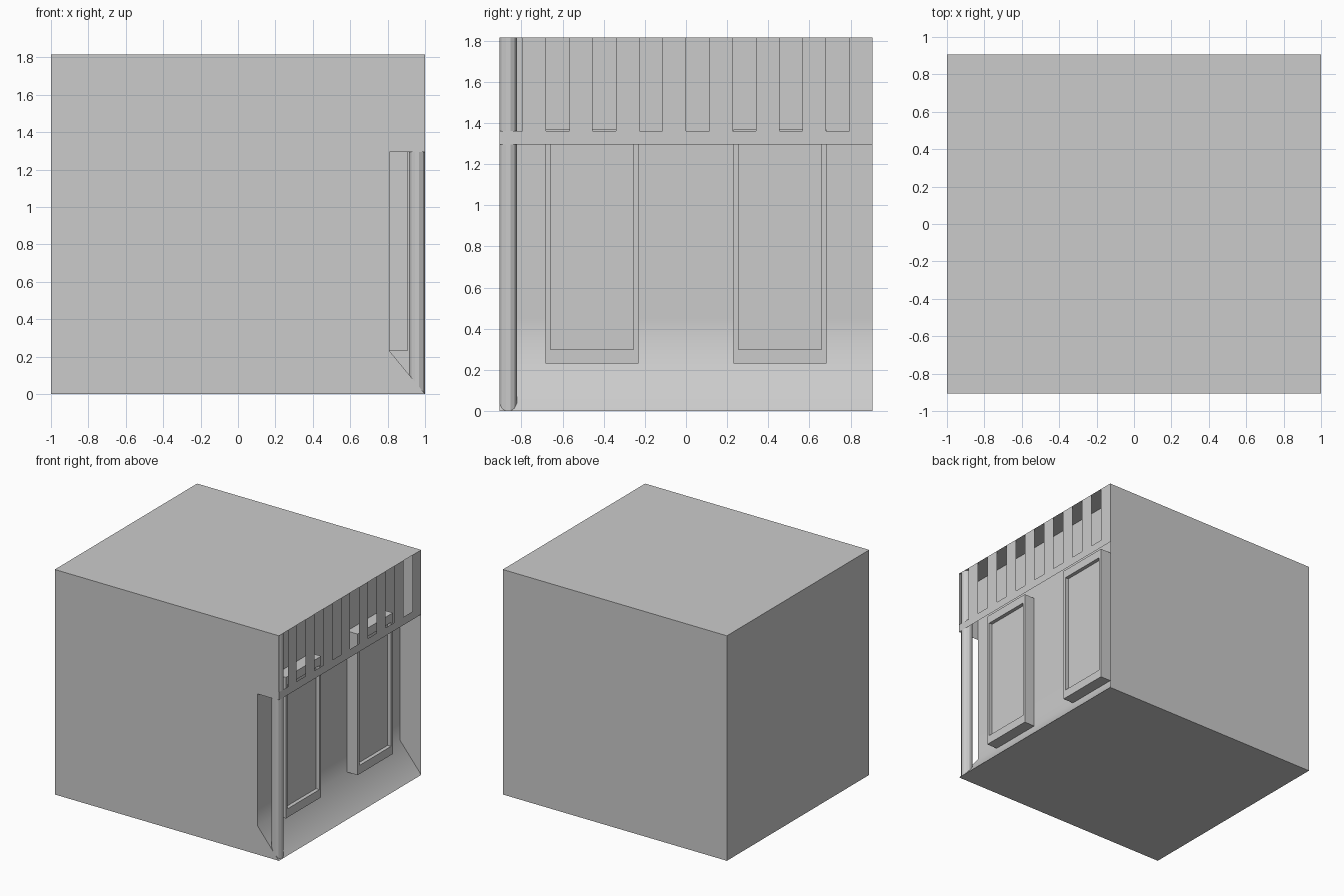
import bpy, bmesh, math

if "Cube" in bpy.data.objects:
    bpy.data.objects.remove(bpy.data.objects["Cube"])

W, D, H = 1.0, 0.907, 1.815      # half width, half depth, height
WALL_X, SLOPE_Z = 0.81, 0.23     # recessed wall and top of its sloped foot
RAIL_LO, RAIL_HI = 1.295, 1.36


def make(name, bm):
    bmesh.ops.remove_doubles(bm, verts=bm.verts, dist=1e-5)
    me = bpy.data.meshes.new(name)
    bm.to_mesh(me)
    bm.free()
    ob = bpy.data.objects.new(name, me)
    bpy.context.collection.objects.link(ob)
    return ob


def sheets(name, polys):
    bm = bmesh.new()
    for p in polys:
        bm.faces.new([bm.verts.new(v) for v in p])
    return make(name, bm)


# Outer shell: notched front, plain back, left, floor and roof
notch = [(W, 0), (WALL_X, SLOPE_Z), (WALL_X, RAIL_LO), (W, RAIL_LO)]
front = [(-W, 0)] + notch + [(W, H), (-W, H)]
sheets("building_shell", [
    [(x, -D, z) for x, z in front],
    [(W, D, 0), (-W, D, 0), (-W, D, H), (W, D, H)],
    [(-W, D, 0), (-W, -D, 0), (-W, -D, H), (-W, D, H)],
    [(-W, D, 0), (W, D, 0), (W, -D, 0), (-W, -D, 0)],
    [(-W, -D, H), (W, -D, H), (W, D, H), (-W, D, H)],
])

# Recessed wall with sloped foot
prof = [(W, 0), (WALL_X, SLOPE_Z), (WALL_X, 0.45), (WALL_X, H)]
wall = sheets("recessed_wall", [
    [(a[0], -D, a[1]), (a[0], D, a[1]), (b[0], D, b[1]), (b[0], -D, b[1])]
    for a, b in zip(prof, prof[1:])])
bpy.context.view_layer.objects.active = wall
wall.select_set(True)
bpy.ops.object.shade_smooth_by_angle(angle=math.radians(60))
wall.select_set(False)

# Window boxes with an inset panel
for side, label in ((-1, "front"), (1, "rear")):
    bm = bmesh.new()
    bmesh.ops.create_cube(bm, size=1)
    for v in bm.verts:
        v.co.x = 0.905 if v.co.x > 0 else WALL_X
        v.co.y = side * 0.457 + v.co.y * 0.45
        v.co.z = 1.368 if v.co.z > 0 else SLOPE_Z
    bm.normal_update()
    face = max(bm.faces, key=lambda f: f.normal.x)
    bmesh.ops.inset_individual(bm, faces=[face], thickness=0.033)
    for v in face.verts:         # taller margins above and below
        v.co.z = 1.30 if v.co.z > 0.8 else 0.30
    inner = bmesh.ops.extrude_discrete_faces(bm, faces=[face])["faces"][0]
    bmesh.ops.translate(bm, vec=(-0.03, 0, 0), verts=inner.verts)
    make(label + "_window", bm)

# Rail and upright slats flush with the outer right side
step = 2 * D / 16
rects = [(-D, D, RAIL_LO, RAIL_HI)]
for i in range(8):
    y = -D + (2 * i + 1) * step
    rects.append((y, y + step, RAIL_HI, H))
sheets("slatted_screen", [
    [(W, y0, z0), (W, y1, z0), (W, y1, z1), (W, y0, z1)]
    for y0, y1, z0, z1 in rects])

# Twelve-sided corner post
r = 0.0425
bm = bmesh.new()
bmesh.ops.create_cone(bm, cap_ends=True, segments=12, depth=H,
                      radius1=r / math.cos(math.pi / 12),
                      radius2=r / math.cos(math.pi / 12))
# turn so that a flat side faces each axis
a = max(bm.verts, key=lambda v: v.co.y)
if abs(a.co.x) < 1e-4:
    from mathutils import Matrix
    bmesh.ops.rotate(bm, verts=bm.verts, cent=(0, 0, 0),
                     matrix=Matrix.Rotation(math.pi / 12, 3, 'Z'))
bmesh.ops.translate(bm, verts=bm.verts, vec=(W - r, -D + r, H / 2))
make("corner_post", bm)
